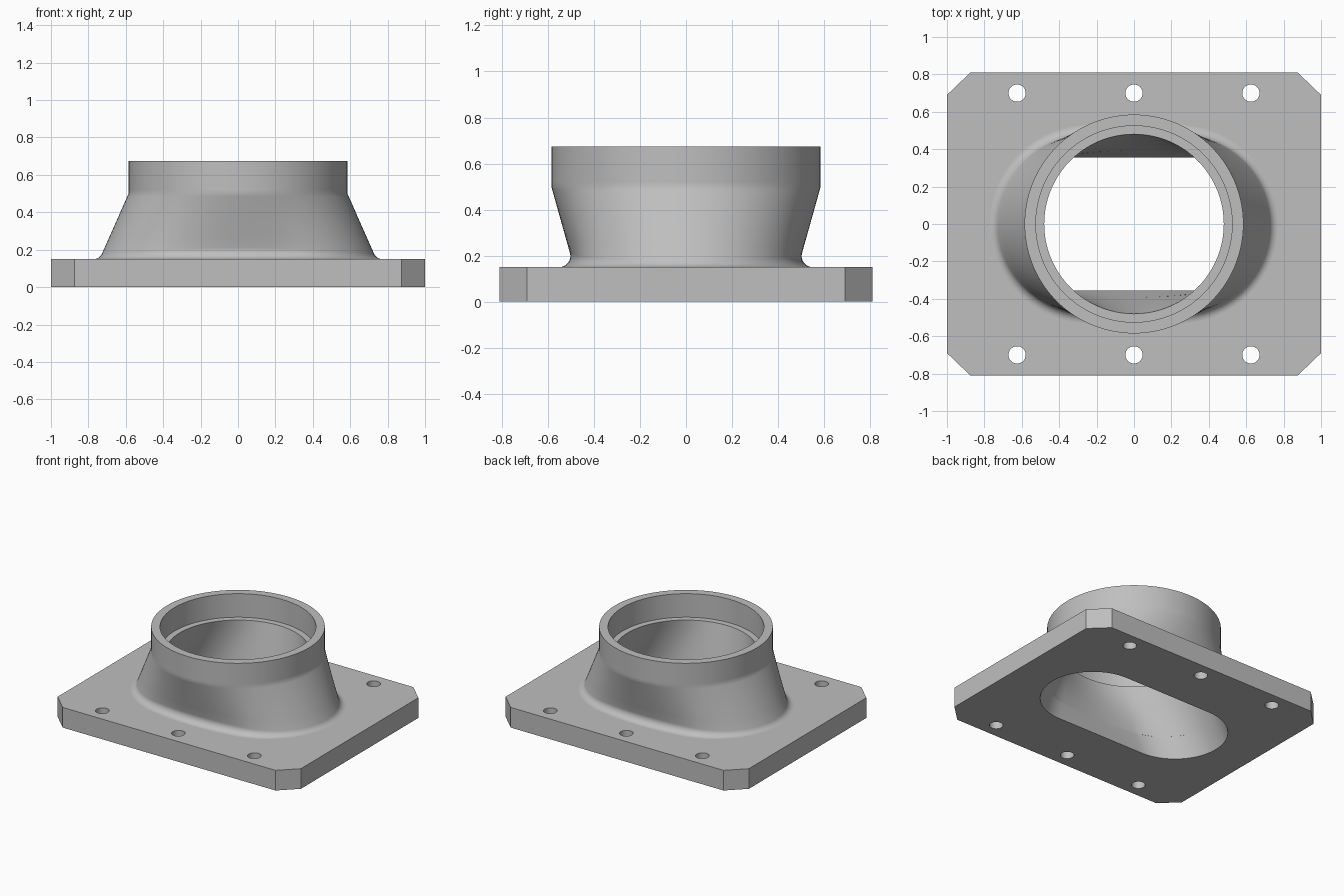
import bpy, bmesh
from math import sin, cos, radians, pi, copysign
from mathutils import Vector

if "Cube" in bpy.data.objects:
    bpy.data.objects.remove(bpy.data.objects["Cube"], do_unlink=True)

PLATE_H, NECK_Z, TOP_Z = 0.15, 0.5, 0.675
SLOT_C = 0.362                      # half distance between slot arc centres
SLOT_IN, SLOT_OUT = 0.355, 0.445    # slot radii of bore and outer wall at z = 0
BORE, SOCKET, OUTER = 0.48, 0.525, 0.585
FILLET = 0.048
SEG = 120

grey = bpy.data.materials.new("cast grey")
grey.use_nodes = True
colour = (0.52, 0.52, 0.52, 1)
grey.diffuse_color = colour
grey.node_tree.nodes["Principled BSDF"].inputs["Base Color"].default_value = colour


def make_object(name, bm):
    bmesh.ops.recalc_face_normals(bm, faces=bm.faces)
    mesh = bpy.data.meshes.new(name)
    bm.to_mesh(mesh)
    bm.free()
    mesh.materials.append(grey)
    obj = bpy.data.objects.new(name, mesh)
    bpy.context.collection.objects.link(obj)
    return obj


def activate(obj):
    bpy.ops.object.select_all(action='DESELECT')
    obj.select_set(True)
    bpy.context.view_layer.objects.active = obj


def ring(radius, z):
    return [Vector((radius * cos(2 * pi * i / SEG), radius * sin(2 * pi * i / SEG), z))
            for i in range(SEG)]


def slot(radius):
    """Slot outline at z = 0 and its outward directions, matched to ring()."""
    points, normals = [], []
    for p in ring(1, 0):
        a = Vector((abs(p.x), abs(p.y))).angle_signed(Vector((1, 0)))
        turn = min(1.5 * a, pi / 2)
        centre = SLOT_C * min(1, max(0, (pi / 2 - a) / (pi / 6)))
        n = Vector((copysign(cos(turn), p.x), copysign(sin(turn), p.y), 0))
        points.append(n * radius + Vector((copysign(centre, p.x), 0, 0)))
        normals.append(n)
    return points, normals


def loft(radius, top_radius, z):
    """Section of the straight transition from slot to circle."""
    return [a.lerp(b, z / NECK_Z) for a, b in zip(slot(radius)[0], ring(top_radius, NECK_Z))]


def fillet_rings(steps):
    """Rounded foot where the outer wall meets the plate, from plate up to wall."""
    foot, top = loft(SLOT_OUT, OUTER, PLATE_H), ring(OUTER, NECK_Z)
    rings = [[] for _ in range(steps + 1)]
    for p, q, n in zip(foot, top, slot(SLOT_OUT)[1]):
        up = (q - p).normalized()
        half = up.angle(n) / 2
        reach = FILLET * cos(half) / sin(half)
        start, end, w = p + n * reach, p + up * reach, sin(half)
        for k in range(steps + 1):
            t = k / steps
            b0, b1, b2 = (1 - t) ** 2, 2 * t * (1 - t) * w, t * t
            rings[k].append((start * b0 + p * b1 + end * b2) / (b0 + b1 + b2))
    return rings


def skin(rings, closed):
    bm = bmesh.new()
    rows = [[bm.verts.new(p) for p in r] for r in rings]
    pairs = list(zip(rows, rows[1:]))
    if closed:
        pairs.append((rows[-1], rows[0]))
    else:
        bm.faces.new(rows[0])
        bm.faces.new(rows[-1])
    for low, high in pairs:
        for i in range(SEG):
            j = (i + 1) % SEG
            bm.faces.new((low[i], low[j], high[j], high[i]))
    return bm


# Transition neck: foot fillet, outer wall, collar, socket step, tapered bore
foot = fillet_rings(8)
wall = [[a.lerp(b, t) for a, b in zip(foot[-1], ring(OUTER, NECK_Z))]
        for t in (0.2, 0.4, 0.6, 0.8, 0.95)]
collar = [ring(OUTER, NECK_Z), ring(OUTER, NECK_Z + 0.02), ring(OUTER, TOP_Z),
          ring(SOCKET, TOP_Z), ring(SOCKET, NECK_Z), ring(BORE, NECK_Z)]
bore = [loft(SLOT_IN, BORE, z) for z in (0.43, 0.36, 0.29, 0.22, PLATE_H)]
neck = make_object("transition_neck", skin(foot + wall + collar + bore, True))

# Flange plate with clipped corners
bm = bmesh.new()
X, Y, CX, CY = 1.0, 0.81, 0.875, 0.69
outline = [(X, -CY), (X, CY), (CX, Y), (-CX, Y), (-X, CY), (-X, -CY), (-CX, -Y), (CX, -Y)]
base = bm.faces.new([bm.verts.new((x, y, 0)) for x, y in outline])
grown = bmesh.ops.extrude_face_region(bm, geom=[base])
bmesh.ops.translate(bm, vec=(0, 0, PLATE_H),
                    verts=[v for v in grown["geom"] if isinstance(v, bmesh.types.BMVert)])
plate = make_object("flange_plate", bm)

# Cutters: tapered slot and six bolt holes
cutters = [make_object("slot_cutter",
                       skin([loft(SLOT_IN, BORE, z) for z in (-0.05, 0.0, 0.1, 0.25)], False))]
for x in (-0.625, 0, 0.625):
    for y in (-0.7, 0.7):
        bolt = [[p + Vector((x, y, 0)) for p in ring(0.046, z)[::3]] for z in (-0.1, 0.3)]
        bm = bmesh.new()
        rows = [[bm.verts.new(p) for p in r] for r in bolt]
        for r in rows:
            bm.faces.new(r)
        for i in range(len(rows[0])):
            bm.faces.new((rows[0][i - 1], rows[0][i], rows[1][i], rows[1][i - 1]))
        cutters.append(make_object("bolt_cutter", bm))

activate(plate)
for cutter in cutters:
    cutter.hide_render = True
    mod = plate.modifiers.new("cut", 'BOOLEAN')
    mod.operation, mod.solver, mod.object = 'DIFFERENCE', 'EXACT', cutter
    bpy.ops.object.modifier_apply(modifier=mod.name)
for cutter in cutters:
    bpy.data.objects.remove(cutter, do_unlink=True)

for obj in (plate, neck):
    activate(obj)
    bpy.ops.object.shade_smooth_by_angle(angle=radians(30))
